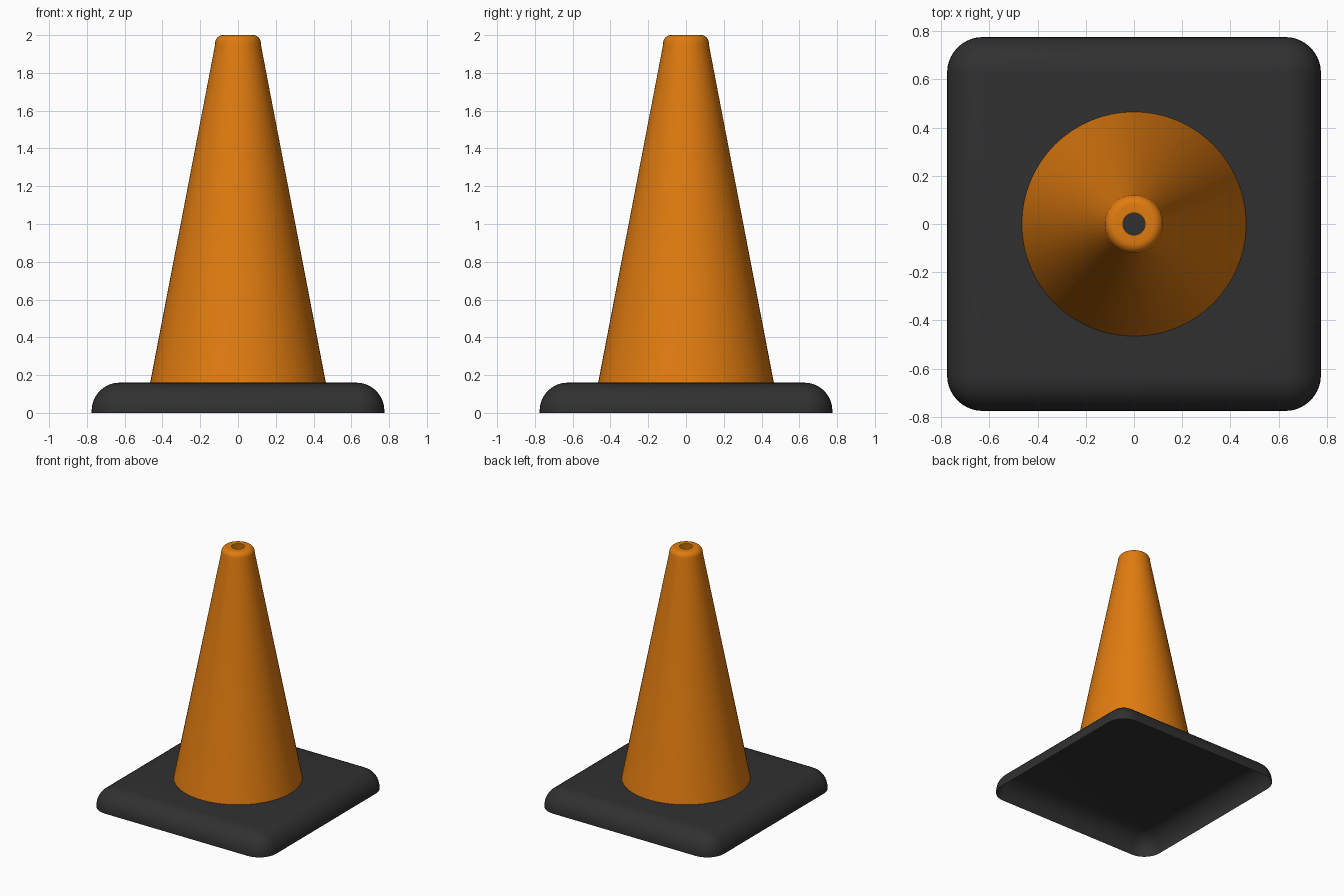
import bpy, bmesh
from math import sin, cos, pi, radians

if "Cube" in bpy.data.objects:
    bpy.data.objects.remove(bpy.data.objects["Cube"])


def finish(name, bm, color):
    me = bpy.data.meshes.new(name)
    bm.to_mesh(me)
    bm.free()
    ob = bpy.data.objects.new(name, me)
    bpy.context.collection.objects.link(ob)
    mat = bpy.data.materials.new(name + "_color")
    mat.diffuse_color = color
    mat.use_nodes = True
    mat.node_tree.nodes["Principled BSDF"].inputs["Base Color"].default_value = mat.diffuse_color
    me.materials.append(mat)
    bpy.ops.object.select_all(action='DESELECT')
    ob.select_set(True)
    bpy.context.view_layer.objects.active = ob
    bpy.ops.object.shade_smooth_by_angle(angle=radians(40))
    return ob


# Base: rounded square plate, hollow underneath
HALF, HEIGHT, ROUND = 0.775, 0.16, 0.148
bm = bmesh.new()
bmesh.ops.create_cube(bm, size=1)
for v in bm.verts:
    v.co.x *= 2 * HALF
    v.co.y *= 2 * HALF
    v.co.z = (v.co.z + 0.5) * HEIGHT
edges = [e for e in bm.edges if max(v.co.z for v in e.verts) > 0.01]
bmesh.ops.bevel(bm, geom=edges, offset=ROUND, offset_type='OFFSET',
                segments=10, profile=0.5, affect='EDGES', clamp_overlap=False)
bottom = [f for f in bm.faces if all(v.co.z < 1e-4 for v in f.verts)]
bmesh.ops.delete(bm, geom=bottom, context='FACES')
finish("base", bm, (0.03, 0.03, 0.03, 1))

# Cone: thin hollow shell with a rounded lip and an open tip
profile = [(0.465, 0.16), (0.123, 1.94)]
profile += [(0.08 + 0.041 * cos(a), 1.957 + 0.043 * sin(a))
            for a in [radians(12) + i * radians(78) / 7 for i in range(8)]]
profile += [(0.046, 2.0)]
SIDES = 64
bm = bmesh.new()
rings = [[bm.verts.new((r * cos(2 * pi * i / SIDES), r * sin(2 * pi * i / SIDES), z))
          for i in range(SIDES)] for r, z in profile]
for lower, upper in zip(rings, rings[1:]):
    for i in range(SIDES):
        j = (i + 1) % SIDES
        bm.faces.new((lower[i], lower[j], upper[j], upper[i]))
finish("cone", bm, (0.75, 0.2, 0.005, 1))
